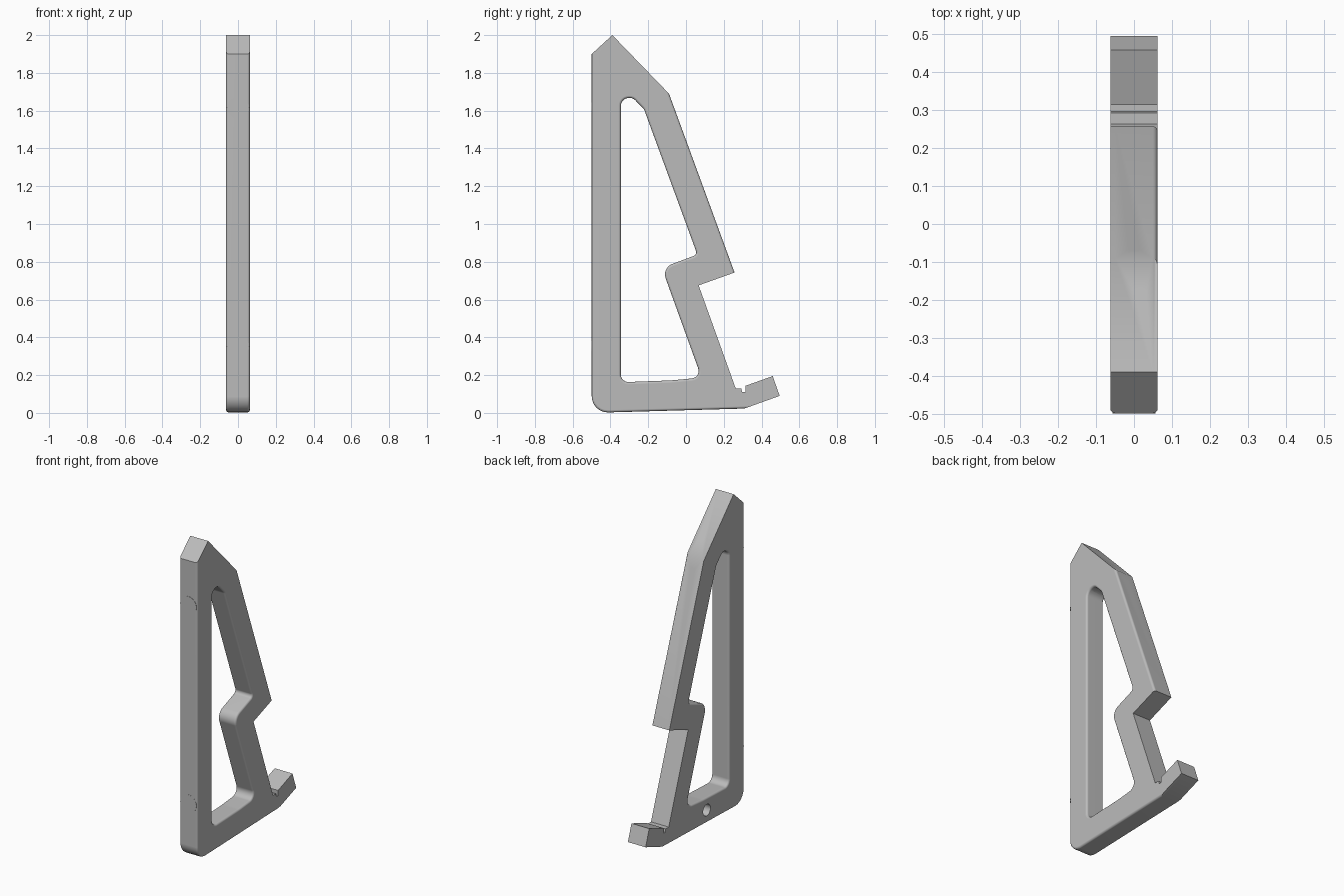
import bpy, bmesh, math
from mathutils import Vector, Matrix

if "Cube" in bpy.data.objects:
    bpy.data.objects.remove(bpy.data.objects["Cube"])

HALF = 0.0625    # half thickness
FILLET = 0.013

grey = bpy.data.materials.new("plain grey")
grey.use_nodes = True
grey.diffuse_color = (0.5, 0.5, 0.5, 1)
grey.node_tree.nodes["Principled BSDF"].inputs["Base Color"].default_value = (0.5, 0.5, 0.5, 1)


def make_object(name, bm):
    bmesh.ops.recalc_face_normals(bm, faces=bm.faces)
    mesh = bpy.data.meshes.new(name)
    bm.to_mesh(mesh)
    bm.free()
    mesh.materials.append(grey)
    obj = bpy.data.objects.new(name, mesh)
    bpy.context.collection.objects.link(obj)
    return obj


def round_corners(corners, steps=6):
    """Clockwise (y, z, radius, flag) corners -> points and flags of the edges that follow them."""
    points, flags = [], []
    for i, (y, z, r, flag) in enumerate(corners):
        p = Vector((y, z))
        if r == 0:
            points.append(p)
            flags.append(flag)
            continue
        a = (Vector(corners[i - 1][:2]) - p).normalized()
        b = (Vector(corners[(i + 1) % len(corners)][:2]) - p).normalized()
        half = a.angle(b) / 2
        center = p + (a + b).normalized() * (r / math.sin(half))
        start = p + a * (r / math.tan(half)) - center
        end = p + b * (r / math.tan(half)) - center
        for s in range(steps + 1):
            t = s / steps
            sweep = start.angle(end)
            arm = (start * math.sin((1 - t) * sweep) + end * math.sin(t * sweep)) / math.sin(sweep)
            points.append(center + arm)
            flags.append(flag)
    return points, flags


def offset(points, distances):
    """Move each edge towards the inside (clockwise loop) by its own distance."""
    result = []
    for i, p in enumerate(points):
        e1 = (p - points[i - 1]).normalized()
        e2 = (points[(i + 1) % len(points)] - p).normalized()
        n1, n2 = Vector((e1.y, -e1.x)), Vector((e2.y, -e2.x))
        d1, d2 = distances[i - 1], distances[i]
        det = n1.x * n2.y - n1.y * n2.x
        if abs(det) < 0.02:
            move = (n1 + n2) * (d1 + d2) / 4
        else:
            move = Vector(((d1 * n2.y - d2 * n1.y) / det, (n1.x * d2 - n2.x * d1) / det))
        result.append(p + move)
    return result


def loft(name, corners, sign, extend=0.0, steps=5):
    """Prism along x with filleted rims; flag 1 = right rim only, 2 = both rims."""
    points, flags = round_corners(corners)
    levels = []
    for side in (-1, 1):
        rim = []
        for s in range(steps + 1):
            a = math.pi / 2 * s / steps
            x = side * (HALF - FILLET + FILLET * math.sin(a))
            d = sign * FILLET * (1 - math.cos(a))
            rim.append((x, [d if f == 2 or (f == 1 and side > 0) else 0 for f in flags]))
        if extend:
            rim.append((side * (HALF + extend), rim[-1][1]))
        levels += rim[::-1] if side < 0 else rim
    bm = bmesh.new()
    rings = [[bm.verts.new((x, *q)) for q in offset(points, d)] for x, d in levels]
    count = len(points)
    for r1, r2 in zip(rings, rings[1:]):
        for i in range(count):
            j = (i + 1) % count
            bm.faces.new((r1[i], r1[j], r2[j], r2[i]))
    bm.faces.new(rings[0])
    bm.faces.new(rings[-1])
    return make_object(name, bm)


def cylinder(name, start, direction, length, radius):
    """Cylinder from a start point along a direction."""
    axis = Vector(direction).normalized()
    bm = bmesh.new()
    bmesh.ops.create_cone(bm, cap_ends=True, segments=32, radius1=radius, radius2=radius, depth=length)
    turn = axis.to_track_quat('Z', 'Y').to_matrix().to_4x4()
    bm.transform(Matrix.Translation(Vector(start) + axis * length / 2) @ turn)
    return make_object(name, bm)


def cut(target, cutter):
    mod = target.modifiers.new("cut", 'BOOLEAN')
    mod.operation, mod.solver, mod.object = 'DIFFERENCE', 'EXACT', cutter
    bpy.context.view_layer.objects.active = target
    bpy.ops.object.modifier_apply(modifier=mod.name)
    bpy.data.objects.remove(cutter)


# Frame outline, clockwise from the top of the spine
frame = loft("frame", [
    (-0.499, 1.9, 0, 0), (-0.39, 2.0, 0, 0), (-0.09, 1.69, 0, 1), (0.257, 0.743, 0, 0),
    (0.067, 0.675, 0, 0), (0.263, 0.13, 0, 0), (0.293, 0.13, 0, 0), (0.297, 0.11, 0, 0),
    (0.314, 0.11, 0, 0), (0.314, 0.143, 0, 0), (0.459, 0.195, 0, 0), (0.496, 0.09, 0, 0),
    (0.309, 0.023, 0, 2), (-0.499, 0, 0.085, 2)], 1)

# Window with rounded rims
cut(frame, loft("window_cutter", [
    (-0.345, 0.162, 0.04, 2), (-0.345, 1.667, 0.042, 2), (-0.28, 1.667, 0.04, 2),
    (-0.222, 1.607, 0.05, 2), (0.06, 0.838, 0.02, 2), (-0.128, 0.768, 0.06, 2),
    (0.082, 0.187, 0.04, 2), (-0.08, 0.172, 0.3, 2)], -1, extend=0.02))

# Counterbored cross holes
for y, z in ((-0.414, 1.873), (-0.414, 0.09), (-0.12, 0.092)):
    cut(frame, cylinder("hole_cutter", (-0.2, y, z), (1, 0, 0), 0.4, 0.023))
    cut(frame, cylinder("counterbore_cutter", (-0.2, y, z), (1, 0, 0), 0.2 - HALF + 0.05, 0.037))

# Holes drilled into the sloped top, the strap and the foot
for x, y, z, dy, dz, depth, radius in (
        (0.017, -0.18, 1.783, -0.72, -0.7, 0.19, 0.017),
        (0, -0.065, 1.622, -0.94, -0.34, 0.18, 0.015),
        (0, 0.479, 0.142, -0.94, -0.34, 0.12, 0.021)):
    way = Vector((0, dy, dz)).normalized()
    cut(frame, cylinder("drill_cutter", Vector((x, y, z)) - way * 0.03, way, depth + 0.03, radius))

# Round plugs set flush in the front of the spine
plugs = []
for name, z in (("upper_plug", 1.615), ("lower_plug", 0.353)):
    plugs.append(cylinder(name, (0, -0.5, z), (0, 1, 0), 0.03, 0.057))

for obj in [frame] + plugs:
    bpy.ops.object.select_all(action='DESELECT')
    obj.select_set(True)
    bpy.context.view_layer.objects.active = obj
    bpy.ops.object.shade_smooth_by_angle(angle=math.radians(30))
    obj.modifiers.new("weighted normals", 'WEIGHTED_NORMAL').keep_sharp = True
